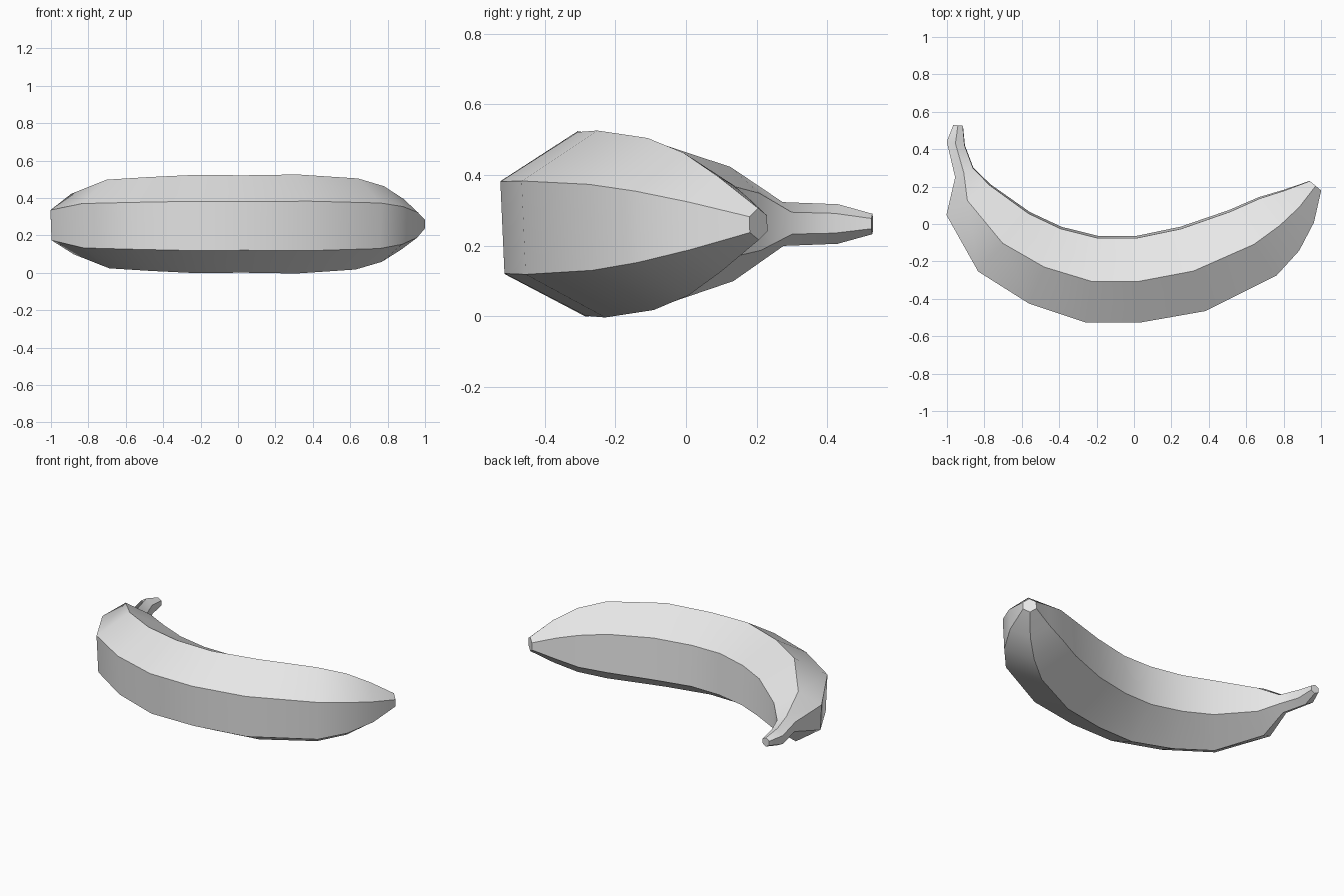
import bpy, bmesh, math
from mathutils import Vector

if "Cube" in bpy.data.objects:
    bpy.data.objects.remove(bpy.data.objects["Cube"], do_unlink=True)

SIDES = 6
MID_Z = 0.261
TWIST = 0.045

# Each ring: outer x, outer y, inner x, inner y; blossom tip first, stem last
RINGS = [
    (1.0, 0.18, 0.94, 0.23),
    (0.96, 0.01, 0.80, 0.18),
    (0.88, -0.14, 0.67, 0.14),
    (0.76, -0.27, 0.51, 0.07),
    (0.38, -0.46, 0.25, -0.02),
    (0.04, -0.52, 0.01, -0.07),
    (-0.26, -0.52, -0.19, -0.07),
    (-0.56, -0.42, -0.39, -0.02),
    (-0.83, -0.25, -0.56, 0.06),
    (-1.0, 0.05, -0.77, 0.21),
    (-0.955, 0.25, -0.86, 0.30),
    (-1.0, 0.44, -0.905, 0.42),
    (-0.965, 0.53, -0.915, 0.525),
]


def make_material(name, colour):
    mat = bpy.data.materials.new(name)
    mat.use_nodes = True
    mat.diffuse_color = colour
    bsdf = next(n for n in mat.node_tree.nodes if n.type == 'BSDF_PRINCIPLED')
    bsdf.inputs["Base Color"].default_value = colour
    return mat


def add_ring(bm, ox, oy, ix, iy):
    """Regular hexagon standing upright on the line from outer to inner edge."""
    outer, inner = Vector((ox, oy, 0)), Vector((ix, iy, 0))
    centre = (outer + inner) / 2 + Vector((0, 0, MID_Z))
    outward = (outer - inner).normalized()
    radius = (outer - inner).length / math.sqrt(3)
    verts = []
    for i in range(SIDES):
        a = math.tau * (i + 0.5) / SIDES - TWIST
        offset = outward * math.cos(a) + Vector((0, 0, math.sin(a)))
        verts.append(bm.verts.new(centre + offset * radius))
    return verts


# Fruit body with tapering tip and bent stem, lofted through the rings
bm = bmesh.new()
loops = [add_ring(bm, *ring) for ring in RINGS]
for a, b in zip(loops, loops[1:]):
    for i in range(SIDES):
        j = (i + 1) % SIDES
        bm.faces.new((a[i], a[j], b[j], b[i]))
bm.faces.new(loops[0])
bm.faces.new(loops[-1])
bmesh.ops.recalc_face_normals(bm, faces=bm.faces)

mesh = bpy.data.meshes.new("banana")
bm.to_mesh(mesh)
bm.free()
mesh.materials.append(make_material("light_grey", (0.8, 0.8, 0.8, 1.0)))
banana = bpy.data.objects.new("banana", mesh)
bpy.context.collection.objects.link(banana)

# Smooth along the length, crisp ridges
bpy.ops.object.select_all(action='DESELECT')
banana.select_set(True)
bpy.context.view_layer.objects.active = banana
bpy.ops.object.shade_smooth_by_angle(angle=math.radians(40))
